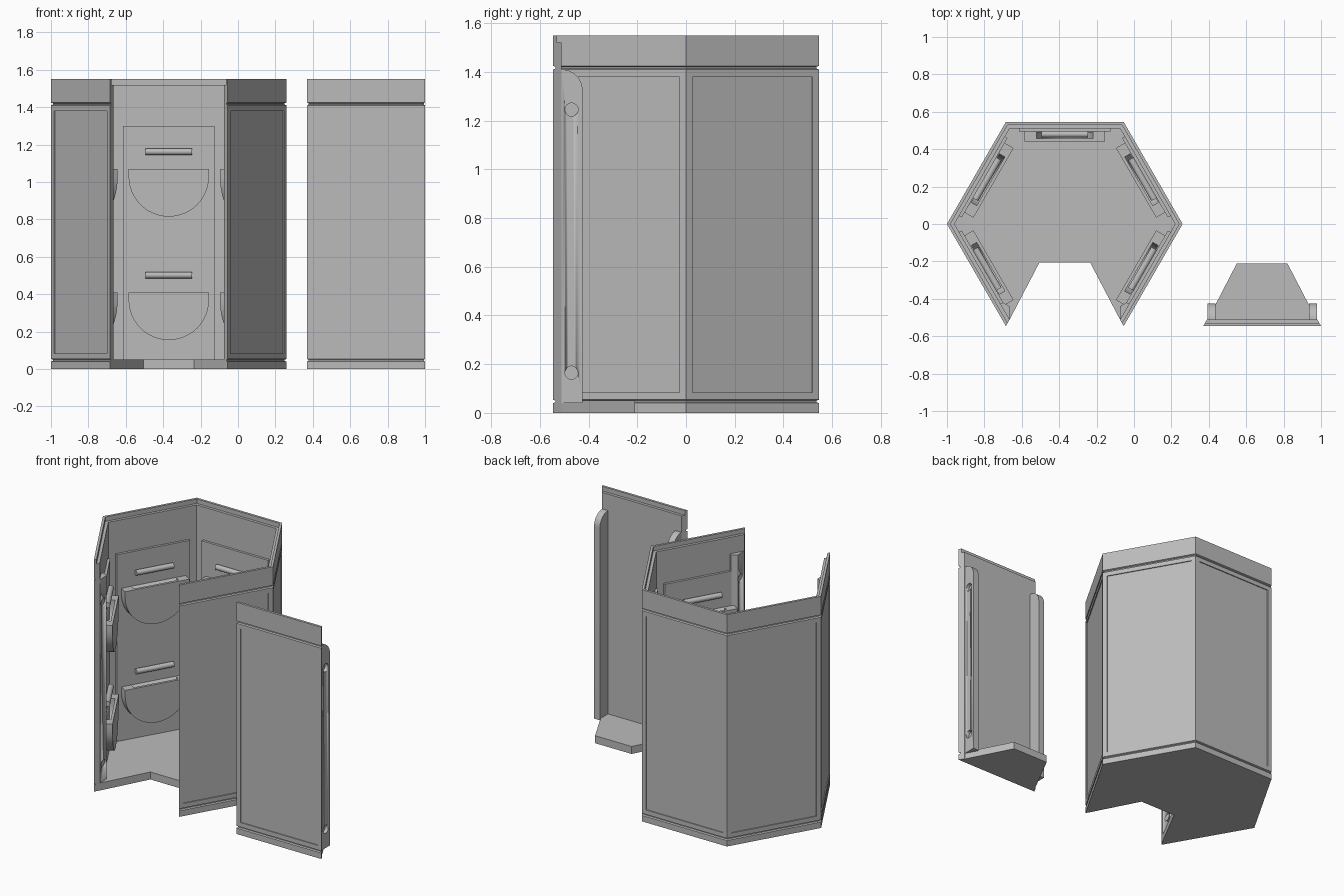
import bpy, bmesh, math
from mathutils import Matrix, Vector

if "Cube" in bpy.data.objects:
    bpy.data.objects.remove(bpy.data.objects["Cube"])

BODY = (-0.37, 0, 0)      # centre of the open hexagonal cabinet
DOOR = (0.685, 0, 0)      # centre the detached door is measured from
A, INNER, TOP = 0.5456, 0.511, 1.55
T30 = math.tan(math.radians(30))

grey = bpy.data.materials.new("light_grey")
grey.use_nodes = True
grey.diffuse_color = (0.5, 0.5, 0.5, 1)
grey.node_tree.nodes["Principled BSDF"].inputs["Base Color"].default_value = (0.5, 0.5, 0.5, 1)


def finish(name, bm, centre, side=0):
    """Turn a bmesh into an object, rotated to hexagon side 0-5 (0 is the front)."""
    bmesh.ops.recalc_face_normals(bm, faces=bm.faces)
    bm.transform(Matrix.Translation(centre) @ Matrix.Rotation(side * math.pi / 3, 4, 'Z'))
    mesh = bpy.data.meshes.new(name)
    bm.to_mesh(mesh)
    bm.free()
    mesh.materials.append(grey)
    ob = bpy.data.objects.new(name, mesh)
    bpy.context.collection.objects.link(ob)
    bpy.ops.object.select_all(action='DESELECT')
    ob.select_set(True)
    bpy.context.view_layer.objects.active = ob
    bpy.ops.object.shade_smooth_by_angle(angle=math.radians(30))
    return ob


def add_prism(bm, pts, axis, lo, hi):
    """Extrude a 2D outline along x, y or z."""
    def put(p, d):
        return {'x': (d, p[0], p[1]), 'y': (p[0], d, p[1]), 'z': (p[0], p[1], d)}[axis]
    a = [bm.verts.new(put(p, lo)) for p in pts]
    b = [bm.verts.new(put(p, hi)) for p in pts]
    bm.faces.new(a)
    bm.faces.new(b[::-1])
    for i in range(len(pts)):
        j = (i + 1) % len(pts)
        bm.faces.new((a[i], a[j], b[j], b[i]))


def prism(name, pts, axis, lo, hi, centre, side=0):
    bm = bmesh.new()
    add_prism(bm, pts, axis, lo, hi)
    return finish(name, bm, centre, side)


def arc(cx, cy, r, start, end, n=24):
    return [(cx + r * math.cos(math.radians(start + (end - start) * i / n)),
             cy + r * math.sin(math.radians(start + (end - start) * i / n))) for i in range(n + 1)]


def cut(ob, cutter):
    mod = ob.modifiers.new("cut", 'BOOLEAN')
    mod.operation, mod.solver, mod.object = 'DIFFERENCE', 'EXACT', cutter
    bpy.context.view_layer.objects.active = ob
    bpy.ops.object.modifier_apply(modifier=mod.name)
    bpy.data.objects.remove(cutter)


def magnet_holes(ob, x0, x1, centre):
    bm = bmesh.new()
    for z in (0.165, 1.245):
        add_prism(bm, arc(-0.47, z, 0.027, 0, 345, 23), 'x', x0, x1)
    cut(ob, finish("hole_cutter", bm, centre))


def wall(name, centre, side):
    """Mitred wall with a rebated rim, two grooves and a sunken outer panel."""
    g = A - 0.01
    profile = [(A, 0), (A, 0.04), (g, 0.044), (g, 0.05), (A, 0.054),
               (A, 1.41), (g, 1.414), (g, 1.421), (A, 1.425), (A, TOP),
               (A - 0.016, TOP), (A - 0.016, 1.52), (INNER, 1.52), (INNER, 0)]
    bm = bmesh.new()
    ends = [[bm.verts.new((s * a * T30, -a, z)) for a, z in profile] for s in (-1, 1)]
    bm.faces.new(ends[0])
    bm.faces.new(ends[1][::-1])
    for i in range(len(profile)):
        j = (i + 1) % len(profile)
        bm.faces.new((ends[0][i], ends[0][j], ends[1][j], ends[1][i]))
    bmesh.ops.recalc_face_normals(bm, faces=bm.faces)
    panel = [f for f in bm.faces if f.normal.y < -0.9 and f.calc_area() > 0.5]
    bmesh.ops.inset_individual(bm, faces=panel, thickness=0.03, use_even_offset=True)
    bmesh.ops.inset_individual(bm, faces=panel, thickness=0.0003, depth=-0.006, use_even_offset=True)
    return finish(name, bm, centre, side)


# Cabinet walls, each with a back board, two pockets and two pegs
for side, label in enumerate(("front_left", "back_left", "back", "back_right", "front_right"), 1):
    wall(label + "_wall", BODY, side)
    prism(label + "_board", [(-0.245, 0.05), (0.245, 0.05), (0.245, 1.3), (-0.245, 1.3)],
          'y', -INNER - 0.005, -0.495, BODY, side)
    for row, top in (("lower", 0.41), ("upper", 1.07)):
        mid = top - 0.04
        pocket = prism(f"{label}_{row}_pocket",
                       [(-0.215, top)] + arc(0, mid, 0.215, 180, 360) + [(0.215, top)],
                       'y', -0.5, -0.44, BODY, side)
        slot = prism("slot_cutter",
                     [(-0.15, top + 0.05)] + arc(0, mid, 0.15, 180, 360) + [(0.15, top + 0.05)],
                     'y', -0.49, -0.457, BODY, side)
        cut(pocket, slot)
        prism(f"{label}_{row}_peg", arc(-0.48, top + 0.092, 0.0175, 0, 345, 23),
              'x', -0.125, 0.125, BODY, side)

# Cabinet floor with the notch that takes the door foot
r = INNER / math.cos(math.pi / 6)
ring = [(r * math.cos(math.radians(a)), r * math.sin(math.radians(a))) for a in range(-60, 241, 60)]
prism("cabinet_floor", ring + [(-0.135, -0.205), (0.135, -0.205)], 'z', 0, 0.05, BODY)

# Detached door
wall("door_panel", DOOR, 0)
prism("door_foot", [(-0.293, -0.515), (0.293, -0.515), (0.135, -0.21), (-0.135, -0.21)],
      'z', 0, 0.05, DOOR)

# Magnet rails on the cabinet opening and matching flanges on the door
for s, label in ((1, "left"), (-1, "right")):
    rail = prism(label + "_rail",
                 [(s * x, y) for x, y in ((0.295, -0.511), (0.295, -0.44), (0.33, -0.42),
                                          (0.355, -0.43), (0.31, -0.511))],
                 'z', 0, 1.41, BODY)
    magnet_holes(rail, *sorted((s * 0.28, s * 0.307)), BODY)
    flange = prism(label + "_door_flange",
                   [(-0.515, 0.04), (-0.425, 0.04)] + arc(-0.51, 1.325, 0.085, 0, 90, 12) + [(-0.515, 1.41)],
                   'x', *sorted((s * 0.25, s * 0.293)), DOOR)
    magnet_holes(flange, *sorted((s * 0.27, s * 0.31)), DOOR)
